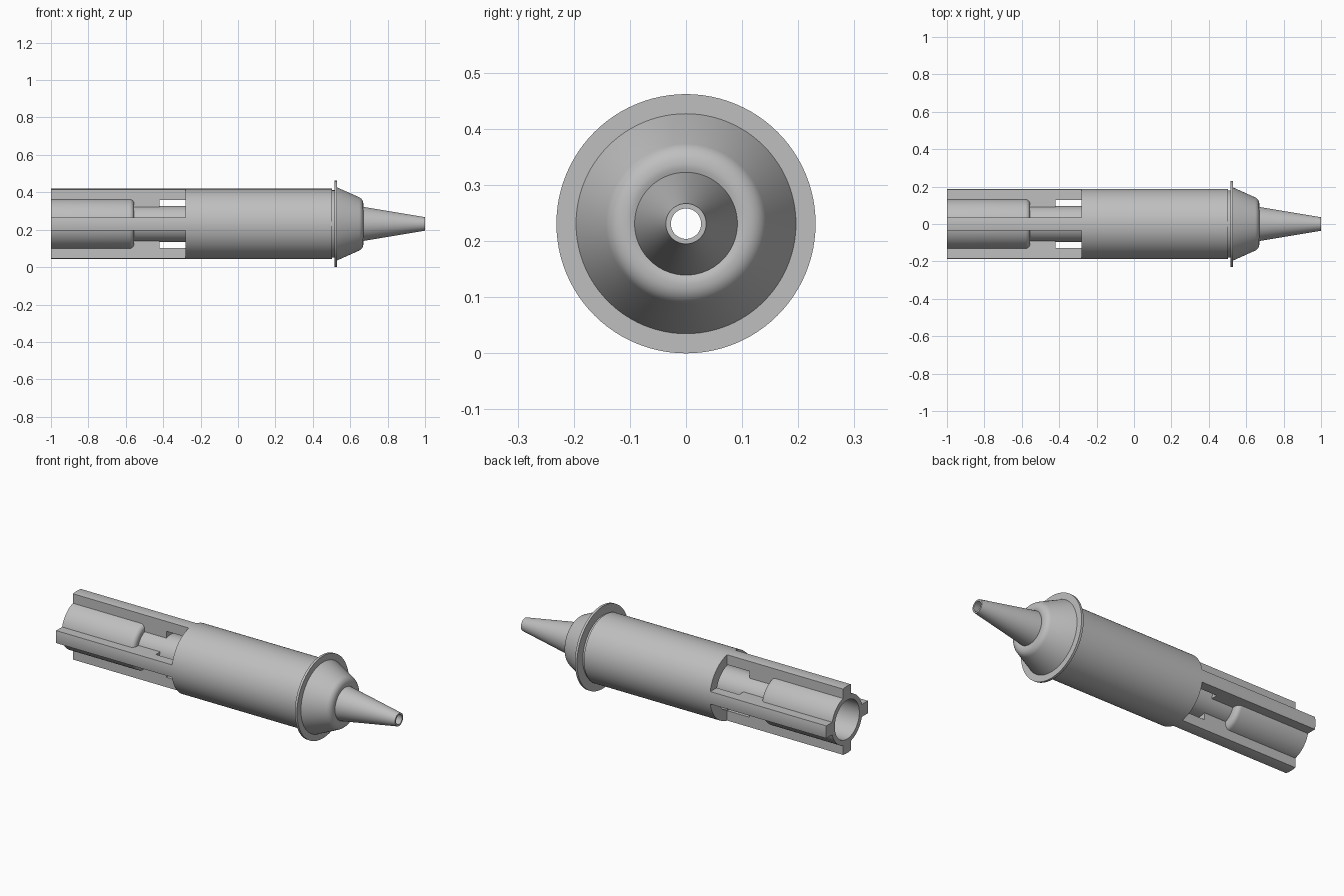
import bpy, bmesh, math

if "Cube" in bpy.data.objects:
    bpy.data.objects.remove(bpy.data.objects["Cube"])

AXIS_Z = 0.231
SEG = 96
grey = bpy.data.materials.new("plain grey")
grey.diffuse_color = (0.52, 0.52, 0.52, 1)
grey.use_nodes = True
grey.node_tree.nodes["Principled BSDF"].inputs["Base Color"].default_value = grey.diffuse_color


def finish(name, bm):
    bmesh.ops.recalc_face_normals(bm, faces=bm.faces)
    me = bpy.data.meshes.new(name)
    bm.to_mesh(me)
    bm.free()
    me.materials.append(grey)
    me.shade_smooth()
    me.set_sharp_from_angle(angle=math.radians(30))
    ob = bpy.data.objects.new(name, me)
    ob.location.z = AXIS_Z
    bpy.context.collection.objects.link(ob)
    return ob


def loft(bm, rings, closed=False):
    """Join rings of equal point count with quads."""
    n = len(rings[0])
    pairs = list(zip(rings, rings[1:]))
    if closed:
        pairs.append((rings[-1], rings[0]))
    for a, b in pairs:
        for i in range(n):
            j = (i + 1) % n
            bm.faces.new((a[i], a[j], b[j], b[i]))


def lathe(name, profile):
    """Spin a closed (x, radius) outline around the x axis."""
    bm = bmesh.new()
    turn = [2 * math.pi * i / SEG for i in range(SEG)]
    rings = [[bm.verts.new((x, r * math.cos(a), r * math.sin(a))) for a in turn]
             for x, r in profile]
    loft(bm, rings, closed=True)
    return finish(name, bm)


def fillet(cx, cr, rad, a0, a1, n=6):
    """Points of a small arc in the (x, radius) plane, angles in degrees."""
    return [(cx + rad * math.cos(math.radians(a0 + (a1 - a0) * i / n)),
             cr + rad * math.sin(math.radians(a0 + (a1 - a0) * i / n)))
            for i in range(n + 1)]


# main sleeve, open at the rear
lathe("body_sleeve", [(-0.28, 0.129), (-0.28, 0.188), (0.502, 0.188),
                      (0.502, 0.129)])

# groove, thin flange and rounded conical shoulder
lathe("flange_and_shoulder",
      [(0.49, 0.08), (0.49, 0.18), (0.515, 0.18), (0.515, 0.231), (0.528, 0.231),
       (0.528, 0.196)] + fillet(0.632, 0.108, 0.038, 65, 0) +
      [(0.67, 0.098), (0.66, 0.08)])

# hollow tapered nozzle
lathe("nozzle", [(0.64, 0.096), (1.0, 0.036), (1.0, 0.027), (0.64, 0.07)])

# inner tube: wide rear socket stepping down to a narrow neck
lathe("inner_tube",
      [(-1.0, 0.109), (-1.0, 0.136)] + fillet(-0.58, 0.111, 0.025, 90, 0) +
      [(-0.555, 0.097), (0.5, 0.097), (0.5, 0.07), (-0.58, 0.07), (-0.58, 0.109)])


# four lengthwise ribs with a notch under the front end
def rib(name, angle):
    bm = bmesh.new()
    half, outer = 0.035, 0.188
    stations = [(-1.0, 0.122), (-0.578, 0.122), (-0.578, 0.085),
                (-0.42, 0.085), (-0.42, 0.129), (-0.27, 0.129)]
    spread = math.asin(half / outer)
    ca, sa = math.cos(angle), math.sin(angle)
    rings = []
    for x, inner in stations:
        arc = [spread * (1 - i / 3) for i in range(7)]
        pts = [(-half, inner), (half, inner)]
        pts += [(outer * math.sin(t), outer * math.cos(t)) for t in arc]
        rings.append([bm.verts.new((x, u * ca - v * sa, u * sa + v * ca))
                      for u, v in pts])
    loft(bm, rings)
    bm.faces.new(rings[0])
    bm.faces.new(rings[-1])
    # drop zero-area strips at the inner steps
    bmesh.ops.remove_doubles(bm, verts=bm.verts, dist=1e-5)
    bmesh.ops.dissolve_degenerate(bm, edges=bm.edges, dist=1e-5)
    return finish(name, bm)


for k, side in enumerate(("top", "front", "bottom", "back")):
    rib("rib_" + side, k * math.pi / 2)
